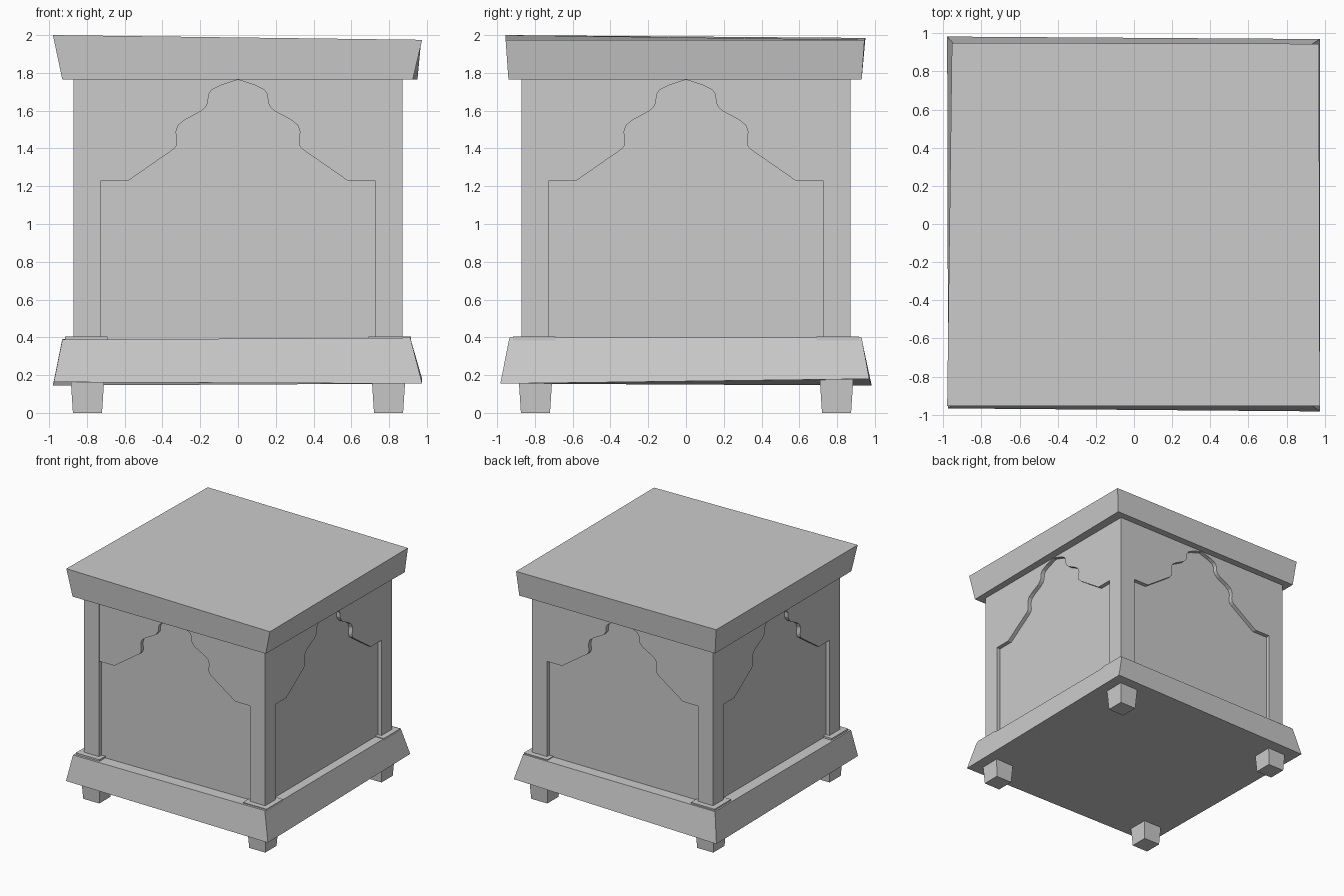
import bpy, bmesh
from math import pi
from mathutils import Matrix

if "Cube" in bpy.data.objects:
    bpy.data.objects.remove(bpy.data.objects["Cube"])


def add_object(name, bm):
    bmesh.ops.recalc_face_normals(bm, faces=bm.faces[:])
    mesh = bpy.data.meshes.new(name)
    bm.to_mesh(mesh)
    bm.free()
    obj = bpy.data.objects.new(name, mesh)
    bpy.context.collection.objects.link(obj)
    return obj


def loft(name, bottom, top):
    """Closed solid between two matching outlines."""
    bm = bmesh.new()
    lo = [bm.verts.new(p) for p in bottom]
    hi = [bm.verts.new(p) for p in top]
    bm.faces.new(lo[::-1])
    bm.faces.new(hi)
    n = len(lo)
    for i in range(n):
        j = (i + 1) % n
        bm.faces.new((lo[i], lo[j], hi[j], hi[i]))
    return add_object(name, bm)


def square(cx, cy, half, z):
    return [(cx - half, cy - half, z), (cx + half, cy - half, z),
            (cx + half, cy + half, z), (cx - half, cy + half, z)]


# Slightly crooked flared base
loft("base",
     [(-.975, -.967, .163), (.975, -.983, .155), (.975, .97, .18), (-.98, .983, .145)],
     [(-.93, -.935, .388), (.912, -.935, .398), (.912, .93, .398), (-.93, .93, .392)])

# Slightly crooked lid slab, wider at the top
loft("lid",
     [(-.93, -.94, 1.765), (.925, -.94, 1.765), (.95, .93, 1.765), (-.93, .93, 1.765)],
     [(-.98, -.955, 2.0), (.975, -.955, 1.975), (.97, .945, 1.975), (-.955, .95, 1.985)])

# Recessed inner body
loft("body", square(0, 0, .835, .38), square(0, 0, .835, 1.78))

# Corner posts with thin plinths, and tapered feet
for side_y, label_y in ((-1, "front"), (1, "back")):
    for side_x, label_x in ((-1, "left"), (1, "right")):
        tag = f"{label_y}_{label_x}"
        cx, cy = side_x * .7975, side_y * .7975
        loft(f"{tag}_post", square(cx, cy, .0725, .38), square(cx, cy, .0725, 1.78))
        cx, cy = side_x * .803, side_y * .803
        loft(f"{tag}_plinth", square(cx, cy, .113, .37), square(cx, cy, .113, .404))
        cx, cy = side_x * .797, side_y * .797
        loft(f"{tag}_foot", square(cx, cy, .077, 0), square(cx, cy, .09, .2))

# Stepped arch panel on each side
half_arch = [(.09, 1.735), (.14, 1.71), (.157, 1.685), (.158, 1.645), (.17, 1.62),
             (.195, 1.597), (.28, 1.552), (.315, 1.525), (.328, 1.49), (.323, 1.435),
             (.327, 1.412), (.342, 1.395), (.58, 1.23), (.725, 1.23), (.725, 1.78)]
outline = [(-x, z) for x, z in reversed(half_arch)] + [(0, 1.764)] + half_arch
for i, label in enumerate(("front", "right", "back", "left")):
    face_y = -.866 if label == "front" else -.87
    arch = loft(f"{label}_arch",
                [(x, -.82, z) for x, z in outline],
                [(x, face_y, z) for x, z in outline])
    arch.data.transform(Matrix.Rotation(i * pi / 2, 4, 'Z'))
